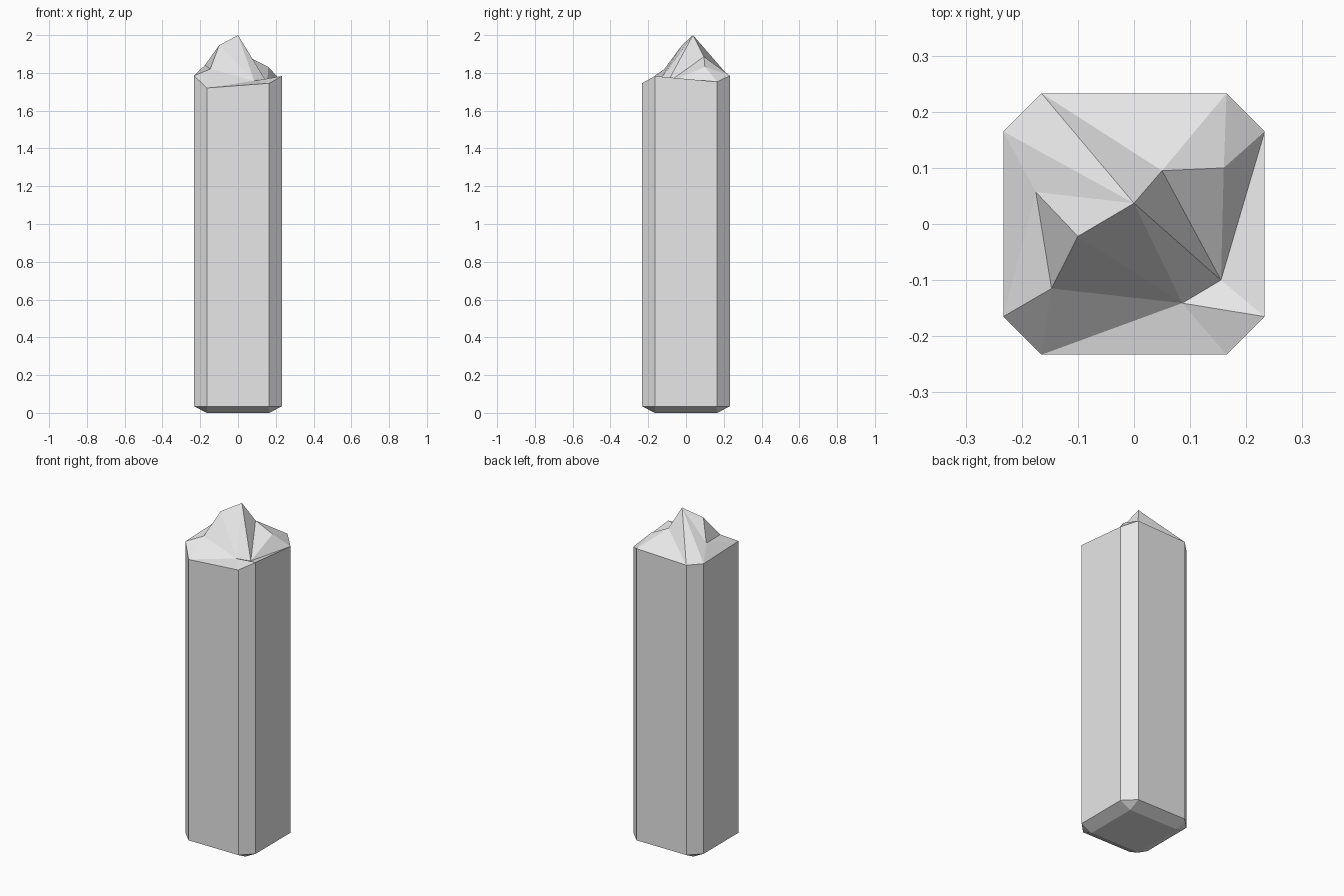
import bpy
import bmesh

cube = bpy.data.objects.get("Cube")
if cube:
    bpy.data.objects.remove(cube, do_unlink=True)

HALF, INNER, FOOT = 0.233, 0.165, 0.035

stone = bpy.data.materials.new("pale_grey_stone")
stone.use_nodes = True
grey = (0.8, 0.8, 0.8, 1)
stone.diffuse_color = grey
stone.node_tree.nodes["Principled BSDF"].inputs["Base Color"].default_value = grey

# Corner signs, counter-clockwise from front right
corners = [(-1, -1), (1, -1), (1, 1), (-1, 1)]
# Each corner is cut into two outline points
outline = []
for i, (sx, sy) in enumerate(corners):
    pair = [(sx * HALF, sy * INNER), (sx * INNER, sy * HALF)]
    outline += pair if i % 2 == 0 else pair[::-1]

bm = bmesh.new()

# Chamfered foot and straight shaft with an uneven rim
rim_heights = [1.785, 1.72, 1.745, 1.783, 1.753, 1.785, 1.774, 1.775]
foot = [bm.verts.new((sx * INNER, sy * INNER, 0)) for sx, sy in corners]
low = [bm.verts.new((x, y, FOOT)) for x, y in outline]
rim = [bm.verts.new((x, y, z)) for (x, y), z in zip(outline, rim_heights)]

bm.faces.new(foot[::-1])
for i in range(4):
    a, b, c = 2 * i, 2 * i + 1, (2 * i + 2) % 8
    bm.faces.new((foot[i], low[b], low[a]))
    bm.faces.new((foot[i], foot[(i + 1) % 4], low[c], low[b]))
for i in range(8):
    j = (i + 1) % 8
    bm.faces.new((low[i], low[j], rim[j], rim[i]))

# Broken top: rim points A-H, then the jagged points inside it
pts = dict(zip("ABCDEFGH", rim))
jagged = {
    "P": (0, 0.037, 2.0),
    "Q": (0.05, 0.095, 1.886),
    "R": (0.16, 0.1, 1.832),
    "S": (0.155, -0.1, 1.746),
    "T": (0.086, -0.141, 1.758),
    "U": (-0.147, -0.115, 1.82),
    "V": (-0.1, -0.022, 1.946),
    "W": (-0.175, 0.057, 1.841),
}
for key, co in jagged.items():
    pts[key] = bm.verts.new(co)
facets = ("ABU BTU BCT CDT DST DES ERS EFR FQR FGQ GPQ GHP HWP WVP "
          "UVW AUW AWH UTV TPV TSP SQP SRQ")
for facet in facets.split():
    bm.faces.new([pts[k] for k in facet])

bmesh.ops.recalc_face_normals(bm, faces=bm.faces)
mesh = bpy.data.meshes.new("broken_pillar")
bm.to_mesh(mesh)
bm.free()
mesh.materials.append(stone)
pillar = bpy.data.objects.new("broken_pillar", mesh)
bpy.context.collection.objects.link(pillar)
